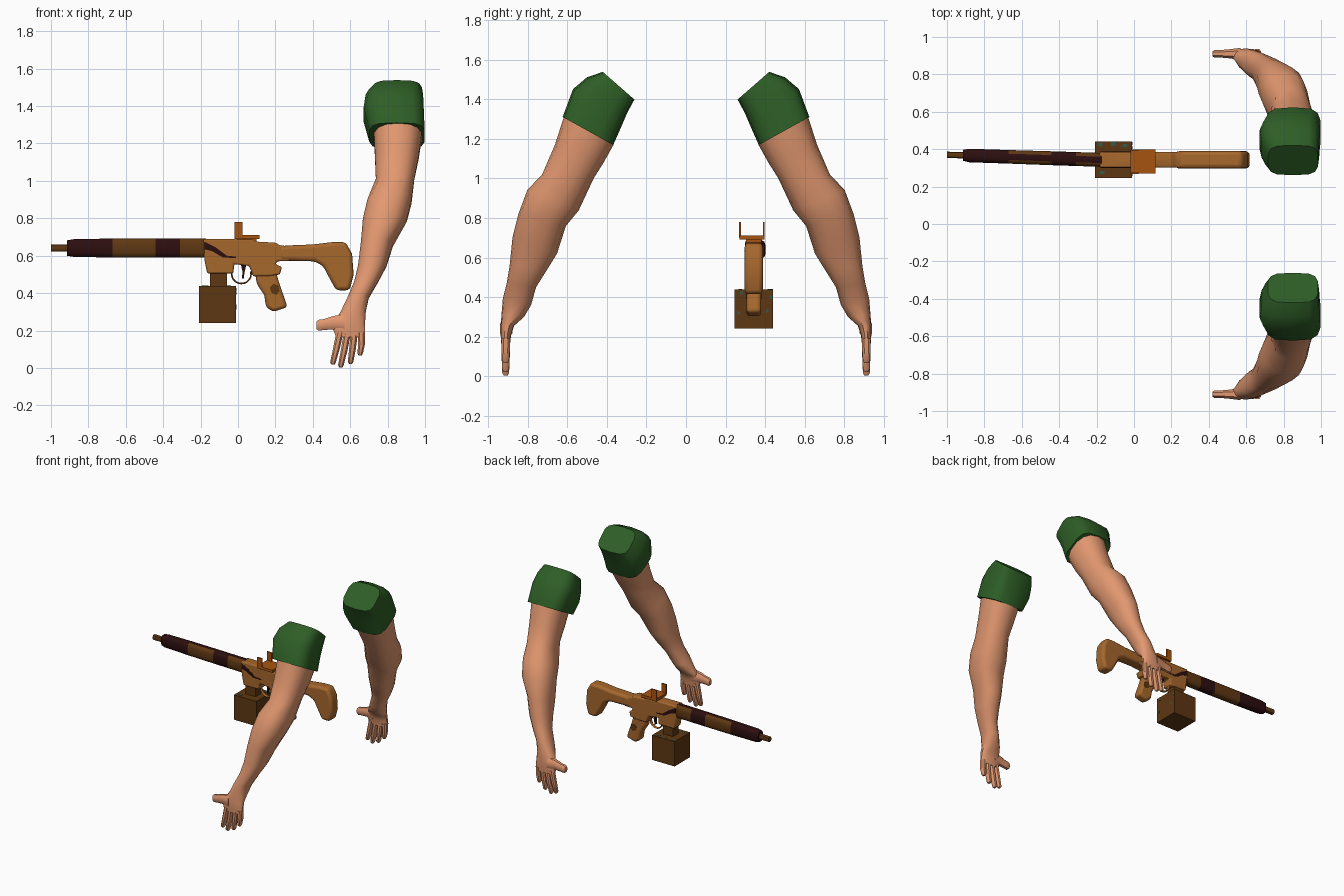
import bpy, bmesh, math
from mathutils import Vector

if "Cube" in bpy.data.objects:
    bpy.data.objects.remove(bpy.data.objects["Cube"])


def material(name, rgb):
    m = bpy.data.materials.new(name)
    lin = [((c / 255 + 0.055) / 1.055) ** 2.4 for c in rgb]
    m.diffuse_color = (*lin, 1)
    m.use_nodes = True
    m.node_tree.nodes["Principled BSDF"].inputs["Base Color"].default_value = m.diffuse_color
    return m


SKIN = material("skin", (226, 152, 112))
GREEN = material("sleeve green", (46, 94, 38))
BROWN = material("dark brown", (94, 55, 18))
TAN = material("tan brown", (166, 103, 44))
ORANGE = material("rust orange", (166, 84, 16))
DARK = material("near black red", (44, 14, 15))
TEAL = material("teal spots", (48, 92, 80))
GY = 0.343      # centre line of the rifle


def finish(name, bm, mats, bevel=0.0, segs=2):
    bmesh.ops.recalc_face_normals(bm, faces=bm.faces)
    me = bpy.data.meshes.new(name)
    bm.to_mesh(me)
    bm.free()
    ob = bpy.data.objects.new(name, me)
    bpy.context.collection.objects.link(ob)
    for m in mats:
        me.materials.append(m)
    if bevel:
        mod = ob.modifiers.new("bevel", 'BEVEL')
        mod.width, mod.segments = bevel, segs
        mod.limit_method, mod.angle_limit = 'ANGLE', math.radians(25)
    return ob


def section(c, u, v, n=14, power=1.0):
    """Closed superellipse around c with half axes u and v."""
    pts = []
    for i in range(n):
        a = 2 * math.pi * (i + 0.5) / n
        ca, sa = math.cos(a), math.sin(a)
        ca = math.copysign(abs(ca) ** power, ca)
        sa = math.copysign(abs(sa) ** power, sa)
        pts.append(Vector(c) + Vector(u) * ca + Vector(v) * sa)
    return pts


def loft(name, rings, mats, rule=None):
    bm = bmesh.new()
    loops = [[bm.verts.new(p) for p in r] for r in rings]
    n = len(rings[0])
    for a, b in zip(loops, loops[1:]):
        for i in range(n):
            bm.faces.new((a[i], a[(i + 1) % n], b[(i + 1) % n], b[i]))
    bm.faces.new(loops[0])
    bm.faces.new(loops[-1])
    bm.normal_update()
    if rule:
        bmesh.ops.recalc_face_normals(bm, faces=bm.faces)
        for f in bm.faces:
            f.material_index = rule(f)
    return finish(name, bm, mats)


def prism(name, pts, y0, y1, mat, bevel=0.0, segs=2):
    """Side profile in x and z, extruded between y0 and y1."""
    bm = bmesh.new()
    f = bm.faces.new([bm.verts.new((x, y0, z)) for x, z in pts])
    ext = bmesh.ops.extrude_face_region(bm, geom=[f])["geom"]
    bmesh.ops.translate(bm, vec=(0, y1 - y0, 0),
                        verts=[v for v in ext if isinstance(v, bmesh.types.BMVert)])
    return finish(name, bm, [mat], bevel, segs)


def box(name, x0, x1, y0, y1, z0, z1, mat, bevel=0.0):
    return prism(name, [(x0, z0), (x1, z0), (x1, z1), (x0, z1)], y0, y1, mat, bevel)


# ---- arms: inner (y, z), outer (y, z), x range of each ring
ARM = [
    (.37, 1.17, .615, 1.31, .725, .985), (.42, 1.08, .66, 1.17, .73, .968),
    (.47, 1.00, .725, 1.02, .735, .945), (.545, .84, .80, .94, .69, .93),
    (.61, .76, .845, .82, .665, .905), (.655, .62, .875, .70, .655, .83),
    (.71, .53, .89, .56, .64, .795), (.76, .45, .905, .47, .62, .75),
    (.785, .36, .925, .39, .585, .70), (.82, .30, .932, .31, .55, .685),
    (.87, .255, .937, .255, .52, .682), (.885, .21, .937, .21, .505, .682),
    (.89, .165, .934, .165, .523, .68),
]
SLEEVE = [
    (.262, 1.40, .42, 1.538, .715, .985), (.30, 1.33, .50, 1.51, .68, .992),
    (.33, 1.26, .57, 1.45, .67, .995), (.37, 1.17, .622, 1.31, .70, 1.0),
]
# base x, middle x, tip x, tip z
FINGERS = [(.545, .525, .508, .018), (.585, .567, .55, .003),
           (.622, .612, .602, .022), (.66, .66, .653, .066)]


def limb_rings(rows, side, power):
    out = []
    for yi, zi, yo, zo, x0, x1 in rows:
        c = ((x0 + x1) / 2, side * (yi + yo) / 2, (zi + zo) / 2)
        v = (0, side * (yo - yi) / 2, (zo - zi) / 2)
        k = 1 / math.cos(math.pi / 14) ** power
        out.append(section(c, ((x1 - x0) / 2, 0, 0), Vector(v) * k, 14, power))
    return out


for side, tag in ((-1, "near"), (1, "far")):
    loft(tag + "_arm", limb_rings(ARM, side, .85), [SKIN])
    loft(tag + "_sleeve", limb_rings(SLEEVE, side, .55), [GREEN])
    for k, (xb, xm, xt, zt) in enumerate(FINGERS):
        path = [(xb, .19, .021), (xm, (.18 + zt) / 2, .019),
                (xt, zt + .012, .016), (xt, zt, .009)]
        loft(f"{tag}_finger_{k + 1}",
             [section((x, side * .912, z), (r, 0, 0), (0, r * 1.15, 0), 8, .8)
              for x, z, r in path], [SKIN])
    thumb = [(.57, .24, .05), (.51, .242, .038), (.46, .232, .031),
             (.43, .228, .031), (.42, .228, .022)]
    loft(tag + "_thumb",
         [section((x, side * .91, z), (0, r * .68, 0), (0, 0, r), 8, .8)
          for x, z, r in thumb], [SKIN])


# ---- handguard and muzzle, turned slightly sideways
def guard_y(x):
    return .343 - .033 * (x + .18)


def barrel(name, stations, mats, rule=None):
    return loft(name, [section((x, guard_y(x), .641), (0, hy, 0), (0, 0, hz), 12, .6)
                       for x, hy, hz in stations], mats, rule)


def camo(f):
    c = f.calc_center_median()
    top = f.normal.z > .85 and c.x < -.2
    return 1 if c.x < -.68 or -.44 < c.x < -.31 or top else 0


barrel("handguard", [(-.915, .030, .042), (-.88, .037, .048), (-.67, .037, .052),
                     (-.44, .038, .053), (-.31, .038, .053), (-.17, .038, .053)],
       [BROWN, DARK], camo)
barrel("muzzle", [(-1.0, .017, .020), (-.90, .017, .020)], [BROWN])

# ---- receiver, stock and grip
prism("receiver", [(-.185, .69), (.08, .69), (.10, .675), (.20, .67), (.225, .655),
                   (.28, .65), (.28, .572), (.21, .57), (.20, .555), (.235, .54),
                   (.225, .50), (.17, .49), (.08, .49), (.06, .545), (-.02, .555),
                   (-.025, .505), (-.165, .505), (-.18, .58)],
      GY - .042, GY + .042, TAN, .012)
prism("stock", [(.22, .65), (.27, .655), (.40, .66), (.50, .672), (.575, .673),
                (.61, .61), (.618, .50), (.597, .415), (.525, .415), (.478, .50),
                (.455, .545), (.41, .57), (.30, .572), (.22, .575)],
      GY - .046, GY + .046, TAN, .02, 3)
prism("grip", [(.09, .52), (.20, .52), (.225, .44), (.265, .325), (.19, .30),
               (.15, .325), (.14, .39), (.10, .45)],
      GY - .037, GY + .037, TAN, .018, 3)

# painted dark patches on both sides
for s, tag in ((-1, "near"), (1, "far")):
    y = GY + s * .042
    prism(tag + "_receiver_patch", [(-.18, .675), (-.12, .645), (-.06, .60), (-.01, .595),
                                    (-.01, .588), (-.08, .59), (-.14, .625), (-.18, .635)],
          y - .002, y + .002, DARK)
    y = GY + s * .037
    prism(tag + "_grip_patch", [(.17, .43), (.19, .45), (.215, .44), (.222, .41),
                                (.205, .39), (.18, .40)], y - .002, y + .002, BROWN)

# ---- magazine
box("magazine_neck", -.15, -.06, GY - .035, GY + .035, .42, .52, BROWN)
box("magazine_box", -.208, -.01, .246, .441, .24, .438, BROWN)
for k, (x, y) in enumerate([(-.18, .425), (-.11, .43), (-.05, .42), (-.17, .275)]):
    box(f"magazine_spot_{k + 1}", x - .012, x + .012, y - .009, y + .009, .437, .440, TEAL)
for k, (y, z) in enumerate([(.28, .42), (.265, .32), (.43, .40), (.41, .33)]):
    box(f"magazine_side_spot_{k + 1}", -.011, -.008, y - .008, y + .008,
        z - .008, z + .008, TEAL)

# ---- trigger and its guard
arc = []
for i in range(13):
    a = math.pi * (.92 + 1.16 * i / 12)
    d = Vector((math.cos(a), 0, math.sin(a)))
    arc.append(section(Vector((.018, GY, .503)) + d * .052, d * .005, (0, .014, 0), 6))
loft("trigger_guard", arc, [TAN])
prism("trigger", [(.015, .555), (.045, .555), (.035, .51), (.03, .475), (.02, .48),
                  (.025, .51)], GY - .01, GY + .01, DARK)

# ---- sight: base plate with two upright posts
box("sight_base", -.005, .10, GY - .04, GY + .04, .675, .695, ORANGE)
box("sight_plate", -.018, .115, .27, .398, .69, .711, ORANGE)
for y, tag in ((.268, "near"), (.389, "far")):
    box(tag + "_sight_post", -.018, .024, y, y + .009, .70, .78, ORANGE)

bpy.ops.object.select_all(action='SELECT')
bpy.context.view_layer.objects.active = bpy.data.objects["receiver"]
bpy.ops.object.shade_smooth_by_angle(angle=math.radians(40))
